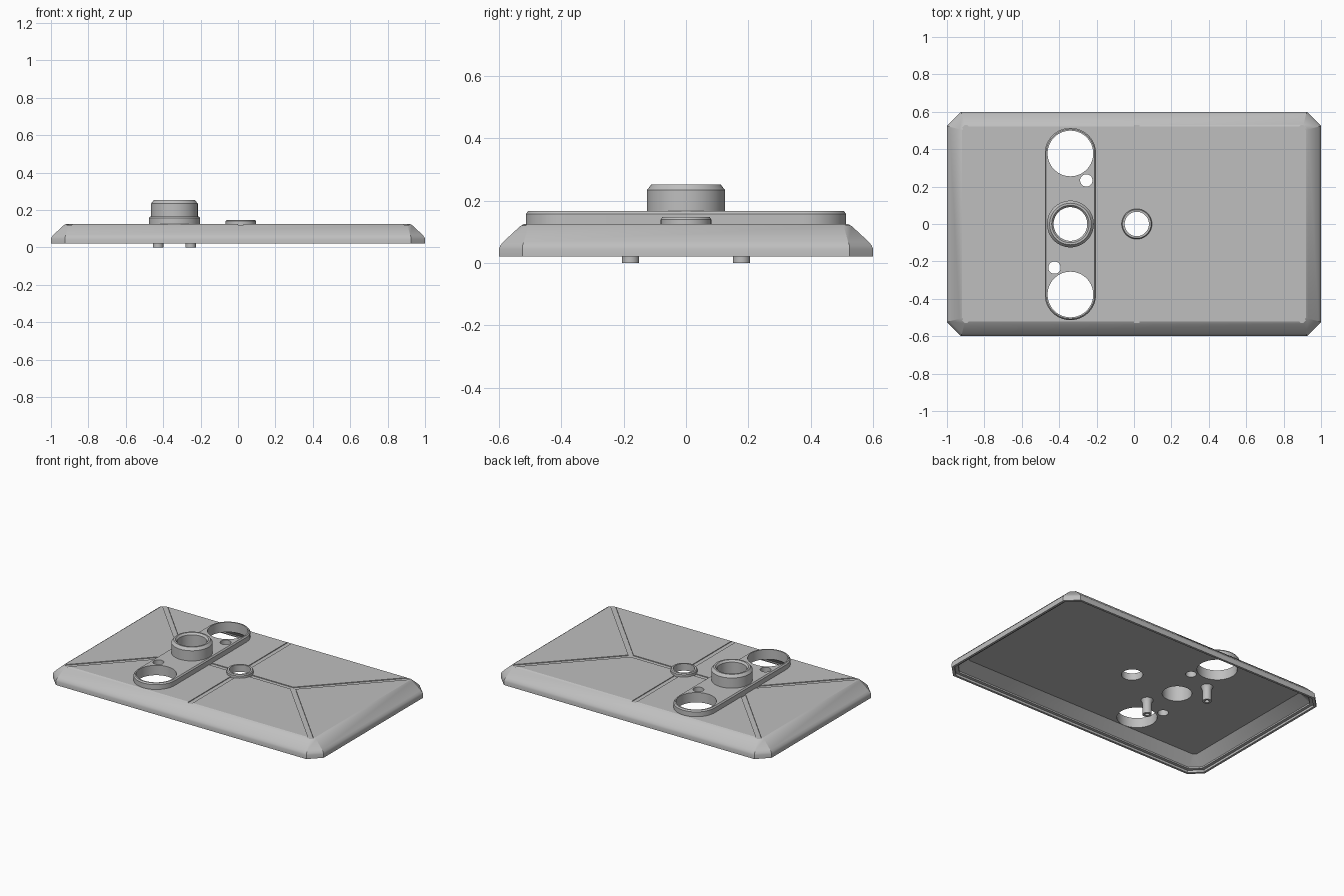
import bpy, bmesh, math
from mathutils import Vector

if "Cube" in bpy.data.objects:
    bpy.data.objects.remove(bpy.data.objects["Cube"], do_unlink=True)

grey = bpy.data.materials.new("plain grey")
grey.use_nodes = True
colour = (0.52, 0.52, 0.52, 1)
grey.diffuse_color = colour
grey.node_tree.nodes["Principled BSDF"].inputs["Base Color"].default_value = colour

SLOT_X, END_Y = -0.34, 0.377
RING_X = 0.015


def octagon(inset, z, chamfer):
    """Rectangle outline with cut corners."""
    x, y, c = 1 - inset, 0.6 - inset, chamfer
    corner = [(x, c - y), (x, y - c), (x - c, y), (c - x, y)]
    return [Vector((a, b, z)) for a, b in corner + [(-a, -b) for a, b in corner]]


def circle(r, z, n=64):
    return [Vector((r * math.cos(t), r * math.sin(t), z))
            for t in (2 * math.pi * i / n for i in range(n))]


def stadium(r, z, n=32):
    """Long outline with round ends along y."""
    pts = []
    for side in (1, -1):
        for i in range(n + 1):
            t = math.pi * i / n
            pts.append(Vector((side * r * math.cos(t), side * (END_Y + r * math.sin(t)), z)))
    return pts


def loft(name, rings, at=(0, 0), looped=False):
    """Skin a stack of outlines; looped joins the last to the first, else cap ends."""
    bm = bmesh.new()
    offset = Vector((at[0], at[1], 0))
    rows = [[bm.verts.new(p + offset) for p in ring] for ring in rings]
    pairs = list(zip(rows, rows[1:]))
    if looped:
        pairs.append((rows[-1], rows[0]))
    else:
        bm.faces.new(rows[0][::-1])
        bm.faces.new(rows[-1])
    n = len(rows[0])
    for a, b in pairs:
        for i in range(n):
            j = (i + 1) % n
            bm.faces.new((a[i], a[j], b[j], b[i]))
    bmesh.ops.recalc_face_normals(bm, faces=bm.faces)
    mesh = bpy.data.meshes.new(name)
    bm.to_mesh(mesh)
    bm.free()
    mesh.materials.append(grey)
    ob = bpy.data.objects.new(name, mesh)
    bpy.context.collection.objects.link(ob)
    return ob


def select(ob):
    bpy.ops.object.select_all(action='DESELECT')
    ob.select_set(True)
    bpy.context.view_layer.objects.active = ob


def cut(target, cutter):
    cutter.hide_render = True
    mod = target.modifiers.new("cut", 'BOOLEAN')
    mod.operation, mod.solver, mod.object = 'DIFFERENCE', 'EXACT', cutter
    select(target)
    bpy.ops.object.modifier_apply(modifier=mod.name)
    bpy.data.objects.remove(cutter, do_unlink=True)


def drill(target, x, y, r):
    cut(target, loft("drill", [circle(r, -0.1), circle(r, 0.4)], (x, y)))


def groove(target, start, end, width=0.03):
    """Shallow square channel in the top face."""
    a, b = Vector((*start, 0)), Vector((*end, 0))
    along = (b - a).normalized()
    side = Vector((-along.y, along.x, 0)) * width / 2
    base = [a - side, b - side, b + side, a + side]
    cut(target, loft("groove", [[p + Vector((0, 0, z)) for p in base] for z in (0.12, 0.15)]))


# Hollow cover with rounded slopes and a stepped lip underneath
cover = loft("cover", [
    octagon(0, 0.02, 0.075), octagon(0, 0.045, 0.075), octagon(0.004, 0.056, 0.072),
    octagon(0.014, 0.068, 0.066), octagon(0.068, 0.118, 0.026), octagon(0.08, 0.125, 0.018),
    octagon(0.1, 0.1, 0.02), octagon(0.035, 0.045, 0.06), octagon(0.035, 0.035, 0.06),
    octagon(0.015, 0.035, 0.07), octagon(0.015, 0.02, 0.07)], looped=True)

# Close the top face and ceiling, replacing the loop wall between them
bm = bmesh.new()
bm.from_mesh(cover.data)
tops = [v for v in bm.verts if abs(v.co.z - 0.125) < 1e-4]
ceiling = [v for v in bm.verts if abs(v.co.z - 0.1) < 1e-4]
wall = [f for f in bm.faces
        if any(v in tops for v in f.verts) and any(v in ceiling for v in f.verts)]
bmesh.ops.delete(bm, geom=wall, context='FACES_ONLY')
for rim in (tops, ceiling):
    bm.faces.new(rim)
bmesh.ops.recalc_face_normals(bm, faces=bm.faces)
# The shell is one closed skin, so its outer and inner sides share the lip
bm.to_mesh(cover.data)
bm.free()

# Channels: centre line, cross line and four diagonals to the corners
groove(cover, (-0.41, 0), (0.41, 0))
groove(cover, (RING_X, -0.7), (RING_X, 0.7))
for sx in (-1, 1):
    for sy in (-1, 1):
        groove(cover, (sx * 0.405, 0), (sx * 0.97, sy * 0.59))

# Raised mounting strip with chamfered rim
strip = loft("mounting_strip", [stadium(0.137, 0.117), stadium(0.137, 0.157),
                                stadium(0.13, 0.166)], (SLOT_X, 0))

# Through holes
for part in (cover, strip):
    for s in (-1, 1):
        drill(part, SLOT_X, s * END_Y, 0.122)
        drill(part, SLOT_X + s * 0.085, s * 0.233, 0.033)
    drill(part, SLOT_X, 0, 0.09)
drill(cover, RING_X, 0, 0.065)

# Tall collar in the middle of the strip
collar = loft("collar", [circle(0.125, 0.16), circle(0.125, 0.234), circle(0.111, 0.252),
                         circle(0.1, 0.252), circle(0.09, 0.24), circle(0.09, 0.16)],
              (SLOT_X, 0), looped=True)

# Low ring at the centre of the cover
ring = loft("centre_ring", [circle(0.081, 0.117), circle(0.081, 0.14), circle(0.076, 0.147),
                            circle(0.065, 0.147), circle(0.065, 0.117)],
            (RING_X, 0), looped=True)

# Flared pins with a blind hole in the tip, under the cover
pins = []
for s, label in ((1, "back"), (-1, "front")):
    pins.append(loft(label + "_pin", [
        circle(0.04, 0.105, 32), circle(0.033, 0.09, 32), circle(0.028, 0.075, 32),
        circle(0.028, 0, 32), circle(0.014, 0, 32), circle(0.014, 0.06, 32)],
        (SLOT_X - s * 0.087, s * 0.178)))

for ob in [cover, strip, collar, ring] + pins:
    select(ob)
    bpy.ops.object.shade_smooth_by_angle(angle=math.radians(30))
